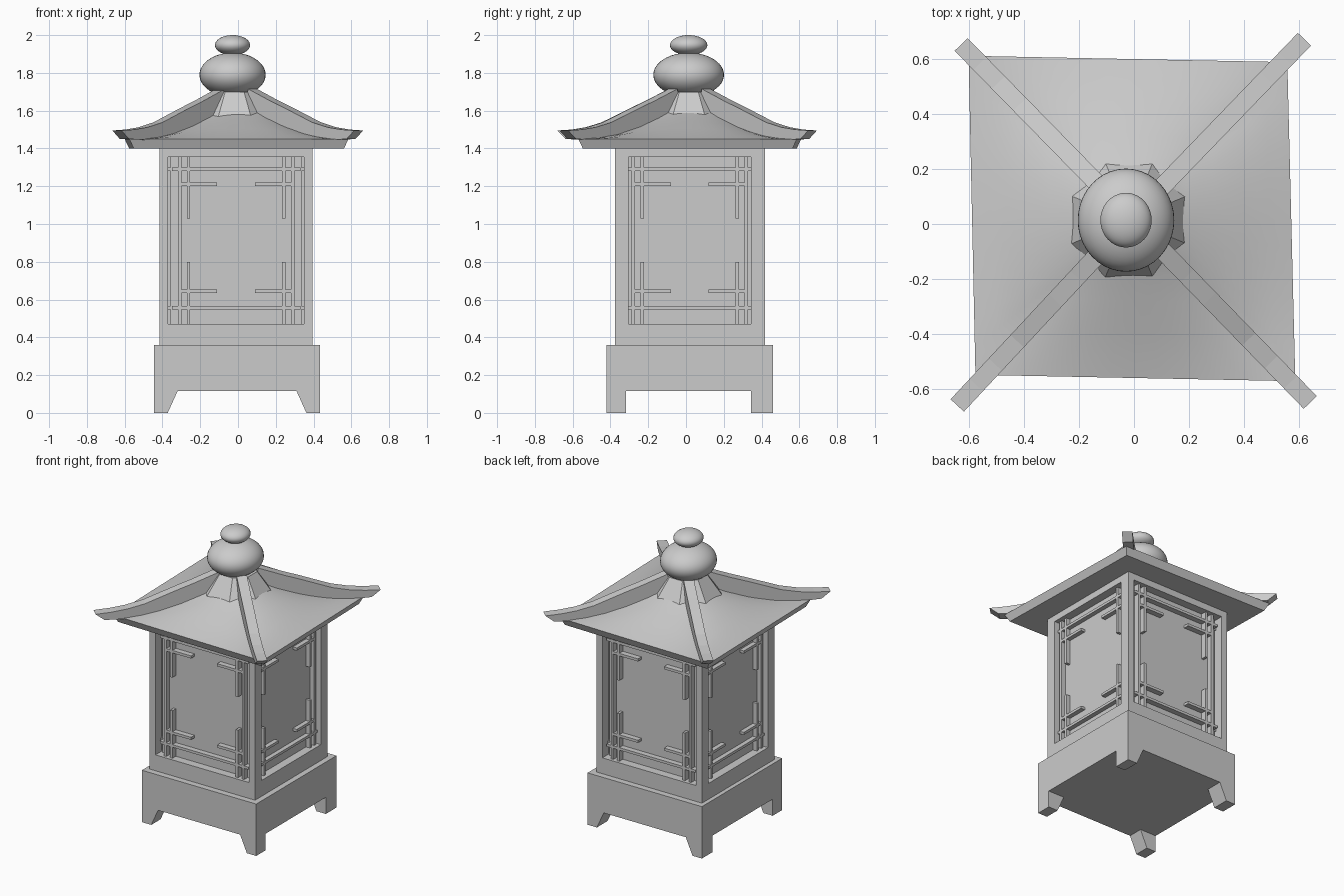
import bpy, bmesh, math
from mathutils import Vector, Matrix

if "Cube" in bpy.data.objects:
    bpy.data.objects.remove(bpy.data.objects["Cube"])

CX, CY = -0.01, 0.02          # shared axis of the lantern


def make(name, bm, smooth=False):
    bmesh.ops.remove_doubles(bm, verts=bm.verts, dist=1e-5)
    bmesh.ops.recalc_face_normals(bm, faces=bm.faces)
    me = bpy.data.meshes.new(name)
    bm.to_mesh(me)
    bm.free()
    ob = bpy.data.objects.new(name, me)
    bpy.context.collection.objects.link(ob)
    if smooth:
        bpy.context.view_layer.objects.active = ob
        ob.select_set(True)
        bpy.ops.object.shade_smooth_by_angle(angle=math.radians(35))
        ob.select_set(False)
    return ob


def box(bm, x0, x1, y0, y1, z0, z1, mat=Matrix()):
    m = (mat @ Matrix.Translation(((x0 + x1) / 2, (y0 + y1) / 2, (z0 + z1) / 2))
         @ Matrix.Diagonal((x1 - x0, y1 - y0, z1 - z0, 1)))
    bmesh.ops.create_cube(bm, size=1, matrix=m)


def prism(bm, a, b):
    """Closed solid between two matching outlines."""
    va = [bm.verts.new(p) for p in a]
    vb = [bm.verts.new(p) for p in b]
    n = len(a)
    bm.faces.new(va)
    bm.faces.new(vb[::-1])
    for i in range(n):
        bm.faces.new((va[i], vb[i], vb[(i + 1) % n], va[(i + 1) % n]))


# base plinth
bm = bmesh.new()
box(bm, -0.444, 0.434, -0.42, 0.46, 0.115, 0.36)
make("base_plinth", bm)

# feet: sloped on the inner x side, straight in y
bm = bmesh.new()
for sx in (-1, 1):
    prof = [(0.439, 0), (0.367, 0), (0.315, 0.115), (0.439, 0.115)]
    for y0, y1 in ((-0.42, -0.317), (0.343, 0.46)):
        prism(bm, [(-0.005 + sx * x, y0, z) for x, z in prof],
              [(-0.005 + sx * x, y1, z) for x, z in prof])
make("feet", bm)

# body frame: sill, head and four corner posts around open windows
HX, HY = 0.405, 0.397
OX, OY = 0.36, 0.325
bm = bmesh.new()
for z0, z1 in ((0.36, 0.47), (1.355, 1.40)):
    box(bm, CX - HX, CX + HX, CY - HY, CY + HY, z0, z1)
for sx in (-1, 1):
    for sy in (-1, 1):
        xs = sorted((CX + sx * OX, CX + sx * HX))
        ys = sorted((CY + sy * OY, CY + sy * HY))
        box(bm, *xs, *ys, 0.47, 1.355)
make("body_frame", bm)

# inner panel box, leaving a slit at its front and back edges
bm = bmesh.new()
box(bm, CX - 0.347, CX + 0.347, CY - 0.34, CY + 0.34, 0.47, 1.355)
make("window_panels", bm)

# lattice bars on all four sides
T = 0.009
bm = bmesh.new()
for k in range(4):
    m = Matrix.Translation((CX, CY, 0)) @ Matrix.Rotation(k * math.pi / 2, 4, 'Z')
    y0, y1 = -0.378, -0.338
    for s in (-1, 1):
        def bar(xa, xb, za, zb):
            xa, xb = sorted((s * xa, s * xb))
            box(bm, xa, xb, y0, y1, za, zb, m)
        bar(0.299 - T, 0.299 + T, 0.47, 1.355)          # full upright
        for z0, z1 in ((0.47, 0.80), (1.03, 1.355)):    # short uprights
            bar(0.252 - T, 0.252 + T, z0, z1)
        for z in (0.645, 1.21):                         # short rails
            bar(0.10, 0.299, z - T, z + T)
    for z in (0.556, 1.29):                             # full rails
        box(bm, -0.34, 0.34, y0, y1, z - T, z + T, m)
make("window_lattice", bm)

# roof: concave hipped surface over a tapered eave slab
C = Vector((-0.009, 0.02, 0))
corners = [Vector(p) for p in ((-0.575, -0.547, 0), (0.585, -0.57, 0),
                               (0.556, 0.587, 0), (-0.60, 0.61, 0))]
rows = [(0.58, 1.45), (0.50, 1.453), (0.41, 1.467), (0.30, 1.502),
        (0.20, 1.55), (0.13, 1.595), (0.07, 1.64)]
COLS = 12
bm = bmesh.new()
for i in range(4):
    a, b = corners[i] - C, corners[(i + 1) % 4] - C
    grid = []
    for s, z in rows:
        f = math.sin(math.pi * (s - 0.07) / 0.51)
        line = []
        for j in range(COLS + 1):
            u = j / COLS
            p = C + a.lerp(b, u) * (s / 0.58)
            p.z = z + 0.045 * f * (1 - (2 * u - 1) ** 2)
            line.append(bm.verts.new(p))
        grid.append(line)
    for lo, hi in zip(grid, grid[1:]):
        for j in range(COLS):
            bm.faces.new((lo[j], lo[j + 1], hi[j + 1], hi[j]))
make("roof_surface", bm, smooth=True)

bm = bmesh.new()
prism(bm, [C + (p - C) * 0.96 + Vector((0, 0, 1.40)) for p in corners],
      [p + Vector((0, 0, 1.45)) for p in corners])
make("roof_eave", bm)

# hip ridges sweeping out past the corners
top = [(0.64, 1.495), (0.57, 1.50), (0.50, 1.512), (0.42, 1.538), (0.35, 1.575),
       (0.28, 1.612), (0.20, 1.652), (0.14, 1.685), (0.085, 1.715)]
low = [(0.07, 1.63), (0.13, 1.585), (0.20, 1.54), (0.30, 1.492), (0.41, 1.457),
       (0.50, 1.445), (0.60, 1.45)]
bm = bmesh.new()
for tip in ((0.618, 0.67), (-0.627, 0.651), (0.639, -0.647), (-0.641, -0.658)):
    d = Vector((*tip, 0)) - C
    side = Vector((-d.y, d.x, 0)).normalized() * 0.033
    path = [C + d * (s / 0.64) + Vector((0, 0, z)) for s, z in top + low]
    prism(bm, [p - side for p in path], [p + side for p in path])
make("roof_ridges", bm)

# eight-sided collar under the finial
bm = bmesh.new()
bmesh.ops.create_cone(bm, cap_ends=True, segments=8, radius1=0.225, radius2=0.13,
                      depth=0.13, matrix=Matrix.Translation((-0.018, 0.015, 1.635))
                      @ Matrix.Rotation(math.pi / 8, 4, 'Z'))
make("finial_collar", bm)

# finial: two flattened balls
for name, z, r in (("finial_ball", 1.79, (0.175, 0.187, 0.117)),
                   ("finial_knob", 1.947, (0.093, 0.099, 0.053))):
    bm = bmesh.new()
    bmesh.ops.create_uvsphere(bm, u_segments=40, v_segments=24, radius=1,
                              matrix=Matrix.Translation((-0.029, 0.014, z))
                              @ Matrix.Diagonal((*r, 1)))
    make(name, bm, smooth=True)
